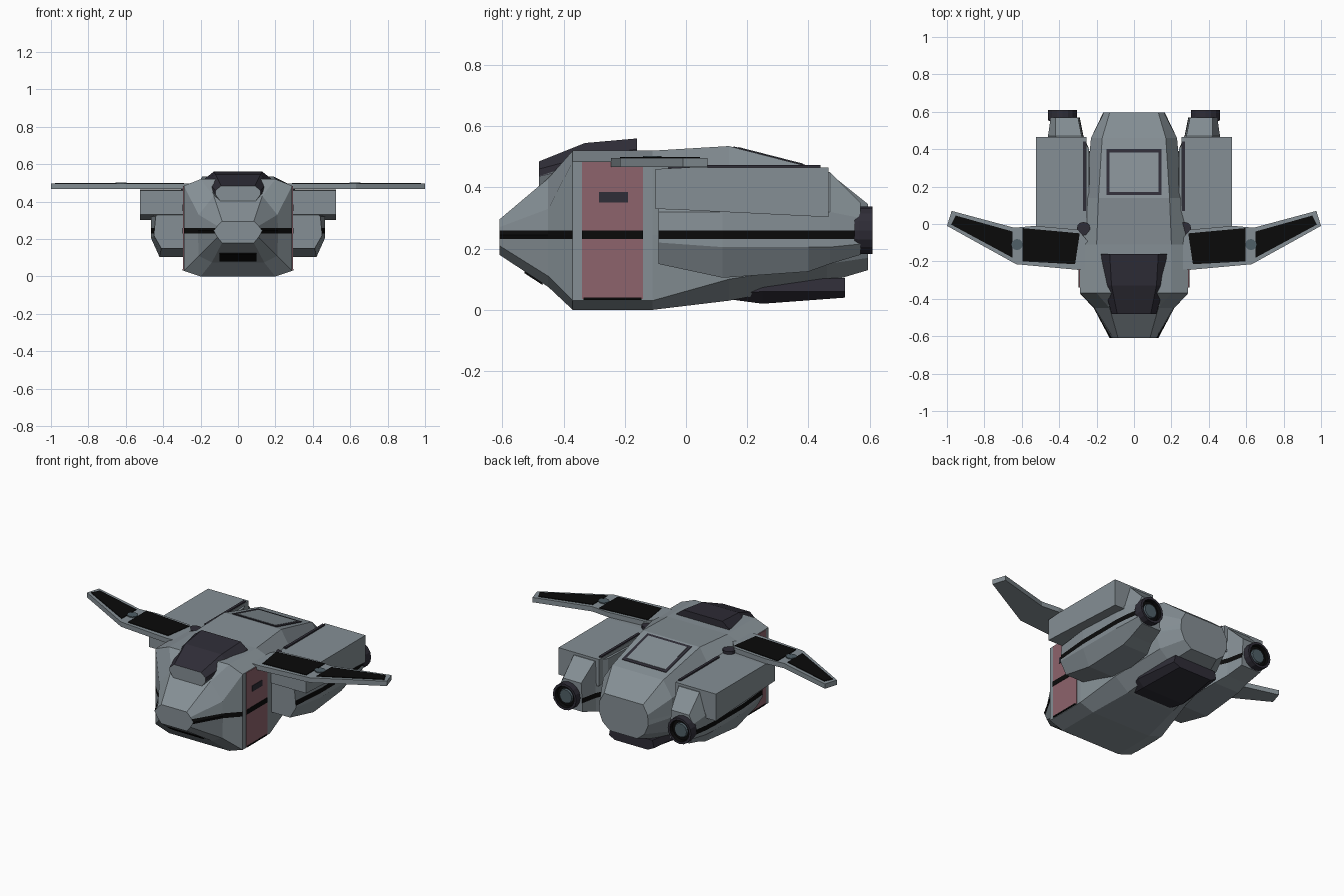
import bpy, bmesh, math
from mathutils import Vector


def material(name, rgb):
    m = bpy.data.materials.new(name)
    m.diffuse_color = (*rgb, 1)
    return m


GREY = material("hull_grey", (0.235, 0.275, 0.30))
BLACK = material("matte_black", (0.003, 0.003, 0.003))
NAVY = material("dark_navy", (0.028, 0.026, 0.038))
RED = material("dusty_red", (0.27, 0.125, 0.15))
STEEL = material("blue_steel", (0.08, 0.115, 0.135))


def finish(name, bm, *mats):
    bmesh.ops.recalc_face_normals(bm, faces=bm.faces)
    me = bpy.data.meshes.new(name)
    bm.to_mesh(me)
    bm.free()
    for m in mats:
        me.materials.append(m)
    ob = bpy.data.objects.new(name, me)
    bpy.context.collection.objects.link(ob)
    return ob


def loft(sections, s=1):
    """Skin rings of (x, z) points placed along y; s=-1 mirrors."""
    bm = bmesh.new()
    rings = [[bm.verts.new((s * x, y, z)) for x, z in pts] for y, pts in sections]
    n = len(rings[0])
    for a, b in zip(rings, rings[1:]):
        for i in range(n):
            j = (i + 1) % n
            bm.faces.new((a[i], a[j], b[j], b[i]))
    bm.faces.new(rings[0])
    bm.faces.new(rings[-1])
    bmesh.ops.recalc_face_normals(bm, faces=bm.faces)
    return bm


def sym(*half):
    return list(half) + [(-x, z) for x, z in reversed(half)]


def rect(x0, x1, z0, z1):
    return [(x0, z0), (x1, z0), (x1, z1), (x0, z1)]


def box(name, mat, x0, x1, y0, y1, z0, z1, s=1):
    return finish(name, loft([(y0, rect(x0, x1, z0, z1)), (y1, rect(x0, x1, z0, z1))], s), mat)


def prism(name, mat, pts, z0, z1, s=1):
    bm = bmesh.new()
    lo = [bm.verts.new((s * x, y, z0)) for x, y in pts]
    hi = [bm.verts.new((s * x, y, z1)) for x, y in pts]
    bm.faces.new(lo)
    bm.faces.new(hi)
    for i in range(len(pts)):
        j = (i + 1) % len(pts)
        bm.faces.new((lo[i], lo[j], hi[j], hi[i]))
    return finish(name, bm, mat)


def circle(cx, cy, r, n):
    return [(cx + r * math.cos(2 * math.pi * i / n), cy + r * math.sin(2 * math.pi * i / n))
            for i in range(n)]


Z0, Z1 = 0.231, 0.26


def paint_stripe(bm, y_max):
    """Cut a level band into the side faces and colour it."""
    for z in (Z0, Z1):
        bmesh.ops.bisect_plane(bm, geom=bm.verts[:] + bm.edges[:] + bm.faces[:],
                               plane_co=(0, 0, z), plane_no=(0, 0, 1))
    bm.normal_update()
    for f in bm.faces:
        c = f.calc_center_median()
        if Z0 < c.z < Z1 and c.y < y_max and abs(f.normal.x) > 0.3:
            f.material_index = 1


# Fuselage: faceted hull from nose to tail
hull = loft([
    (-0.61, sym((0.085, 0.18), (0.11, 0.21), (0.13, 0.245), (0.11, 0.27), (0.085, 0.295))),
    (-0.45, sym((0.14, 0.075), (0.21, 0.11), (0.215, 0.245), (0.21, 0.33), (0.13, 0.43))),
    (-0.37, sym((0.20, 0.0), (0.29, 0.03), (0.29, 0.245), (0.29, 0.485), (0.20, 0.52))),
    (-0.11, sym((0.20, 0.0), (0.29, 0.03), (0.29, 0.245), (0.29, 0.485), (0.20, 0.52))),
    (0.14, sym((0.16, 0.03), (0.25, 0.10), (0.26, 0.245), (0.26, 0.42), (0.19, 0.535))),
    (0.46, sym((0.13, 0.09), (0.20, 0.15), (0.23, 0.245), (0.23, 0.36), (0.17, 0.453))),
    (0.595, sym((0.09, 0.13), (0.14, 0.17), (0.165, 0.23), (0.16, 0.29), (0.13, 0.345))),
])
paint_stripe(hull, -0.37)
finish("fuselage", hull, GREY, BLACK)

# Canopy glass with a plain front frame, on a small cowl
canopy = loft([
    (-0.48, sym((0.12, 0.435), (0.12, 0.46), (0.09, 0.485))),
    (-0.33, sym((0.16, 0.47), (0.16, 0.50), (0.12, 0.545))),
    (-0.16, sym((0.18, 0.50), (0.175, 0.525), (0.13, 0.56))),
])
for f in canopy.faces:
    if f.normal.y < -0.9:
        f.material_index = 1
finish("canopy", canopy, NAVY, GREY)
finish("canopy_cowl", loft([
    (-0.48, sym((0.085, 0.39), (0.12, 0.437))),
    (-0.33, sym((0.15, 0.42), (0.17, 0.485)))]), GREY)

# Roof hatch lying on the sloped rear deck
def deck(name, mat, x, y0, y1, h):
    z = lambda y: 0.535 - (y - 0.14) * 0.082 / 0.32
    finish(name, loft([(y, rect(-x, x, z(y) - 0.003, z(y) + h)) for y in (y0, y1)]), mat)


deck("hatch_frame", NAVY, 0.148, 0.155, 0.40, 0.003)
deck("hatch_panel", GREY, 0.130, 0.172, 0.383, 0.005)

# Chin vent
finish("chin_vent", loft([
    (-0.528, rect(-0.10, 0.10, 0.120, 0.128)),
    (-0.468, rect(-0.10, 0.10, 0.081, 0.089))]), BLACK)

# Belly ramp under the tail
finish("belly_ramp", loft([
    (0.10, sym((0.12, 0.04), (0.14, 0.05), (0.13, 0.06))),
    (0.25, sym((0.14, 0.02), (0.18, 0.06), (0.17, 0.095))),
    (0.52, sym((0.11, 0.04), (0.15, 0.06), (0.14, 0.105))),
]), NAVY)

for side, s in (("right", 1), ("left", -1)):
    # Door with window, sill and stripe
    box(side + "_door", RED, 0.286, 0.294, -0.34, -0.14, 0.035, 0.483, s)
    box(side + "_door_window", NAVY, 0.29, 0.297, -0.285, -0.19, 0.35, 0.385, s)
    box(side + "_door_stripe", BLACK, 0.29, 0.296, -0.34, -0.14, Z0, Z1, s)
    box(side + "_door_sill", BLACK, 0.29, 0.296, -0.335, -0.145, 0.033, 0.041, s)

    # Engine nacelle
    nacelle = loft([
        (-0.09, [(0.24, 0.42), (0.33, 0.42), (0.44, 0.32), (0.45, 0.22), (0.41, 0.15), (0.24, 0.15)]),
        (0.12, [(0.24, 0.44), (0.34, 0.44), (0.465, 0.32), (0.465, 0.205), (0.42, 0.105), (0.22, 0.105)]),
        (0.40, [(0.24, 0.45), (0.36, 0.45), (0.465, 0.32), (0.465, 0.205), (0.41, 0.125), (0.24, 0.125)]),
        (0.47, [(0.28, 0.45), (0.42, 0.45), (0.46, 0.32), (0.46, 0.205), (0.41, 0.15), (0.27, 0.15)]),
        (0.57, [(0.30, 0.35), (0.42, 0.35), (0.445, 0.30), (0.445, 0.215), (0.42, 0.18), (0.29, 0.18)]),
    ], s)
    paint_stripe(nacelle, 0.6)
    finish(side + "_nacelle", nacelle, GREY, BLACK)

    # Upper pod box with dark inner rail
    finish(side + "_pod", loft([
        (-0.10, rect(0.25, 0.525, 0.33, 0.46)),
        (0.0, rect(0.25, 0.525, 0.326, 0.465)),
        (0.465, rect(0.255, 0.525, 0.303, 0.465))], s), GREY)
    box(side + "_pod_rail", NAVY, 0.256, 0.272, 0.07, 0.44, 0.46, 0.473, s)

    # Exhaust nozzle: turned rim, black throat, steel core
    bm = loft([(y, circle(0.383, 0.26, r, 16)) for y, r in
               ((0.55, 0.074), (0.565, 0.078), (0.61, 0.078), (0.61, 0.064), (0.59, 0.06),
                (0.59, 0.044), (0.60, 0.04))], s)
    for f in bm.faces:
        c = f.calc_center_median()
        r = (Vector((c.x, c.z)) - Vector((s * 0.383, 0.26))).length
        if c.y > 0.58 and r < 0.065:
            f.material_index = 2 if r < 0.043 else 1
    finish(side + "_exhaust", bm, NAVY, BLACK, STEEL)

    # Swept wing with solar panels and hinges
    prism(side + "_wing", GREY, [
        (0.24, -0.24), (0.30, -0.245), (0.63, -0.215), (1.0, -0.01), (0.975, 0.07),
        (0.64, -0.02), (0.53, -0.01), (0.30, -0.03), (0.24, -0.10)], 0.467, 0.496, s)
    prism(side + "_inner_panel", BLACK, [
        (0.29, -0.05), (0.315, -0.215), (0.595, -0.20), (0.595, -0.022)], 0.493, 0.50, s)
    prism(side + "_outer_panel", BLACK, [
        (0.65, -0.18), (0.978, -0.003), (0.953, 0.045), (0.65, -0.04)], 0.493, 0.50, s)
    prism(side + "_wing_joint", STEEL, circle(0.625, -0.11, 0.03, 12), 0.493, 0.502, s)
    prism(side + "_wing_pivot", NAVY, circle(0.27, -0.025, 0.036, 12), 0.42, 0.482, s)
